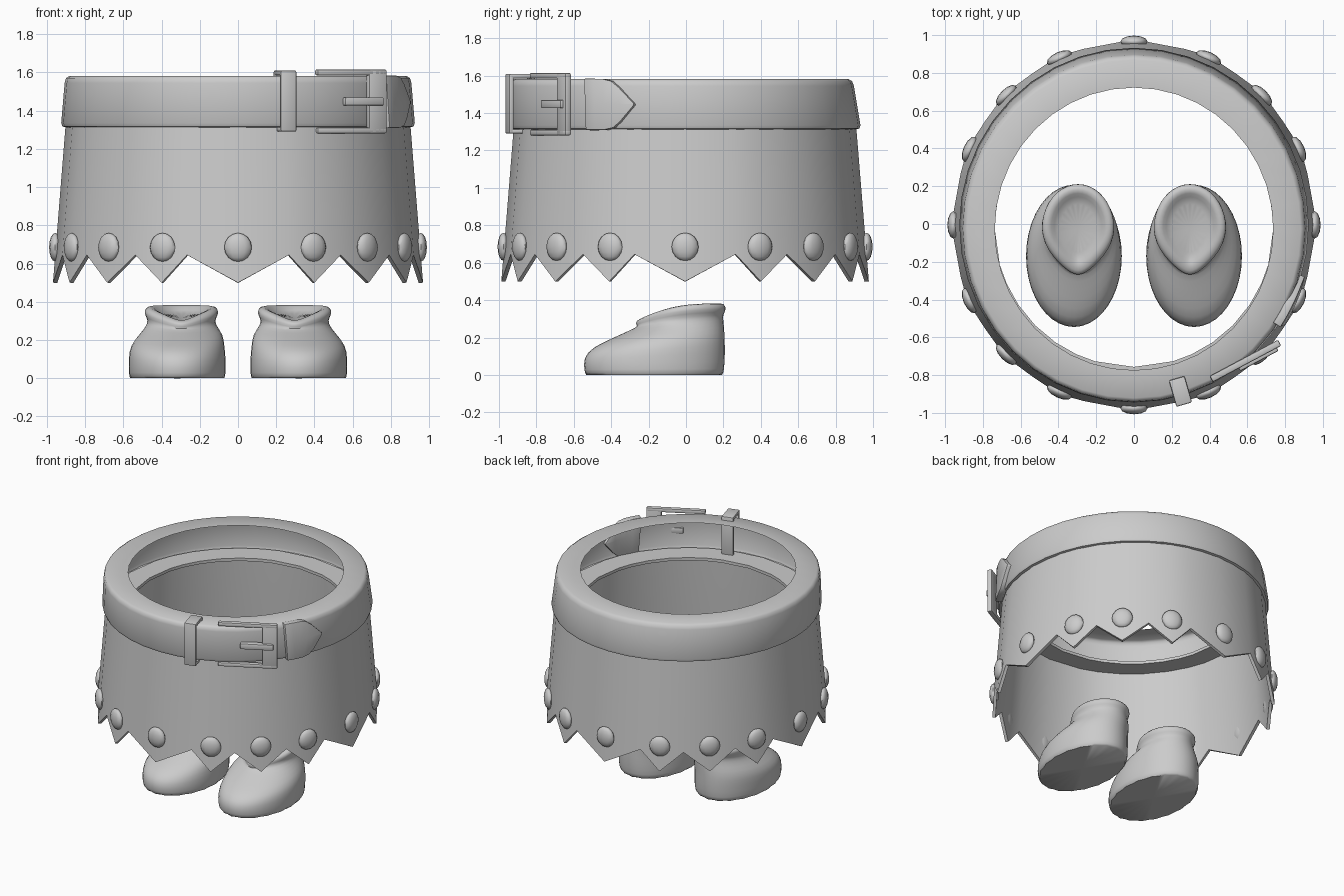
import bpy, bmesh
from math import sin, cos, pi, radians
from mathutils import Matrix, Vector

if "Cube" in bpy.data.objects:
    bpy.data.objects.remove(bpy.data.objects["Cube"], do_unlink=True)


def finish(name, bm, modifiers=(), angle=35):
    """Turn a bmesh into an object, apply its modifiers and shade it."""
    bmesh.ops.recalc_face_normals(bm, faces=bm.faces)
    mesh = bpy.data.meshes.new(name)
    bm.to_mesh(mesh)
    bm.free()
    obj = bpy.data.objects.new(name, mesh)
    bpy.context.collection.objects.link(obj)
    for kind, settings in modifiers:
        mod = obj.modifiers.new(kind.title(), kind)
        for key, value in settings.items():
            setattr(mod, key, value)
    bpy.ops.object.select_all(action='DESELECT')
    obj.select_set(True)
    bpy.context.view_layer.objects.active = obj
    if modifiers:
        bpy.ops.object.convert(target='MESH')
    bpy.ops.object.shade_smooth_by_angle(angle=radians(angle))
    return obj


def on_ring(r, angle, z):
    """Point on the slightly oval body; angle runs from the front to +x."""
    shift = -0.005 - 0.08 * max(0, z - 1.32)
    return Vector((r * sin(angle), shift - 1.015 * r * cos(angle), z))


def loft(bm, rings):
    """Skin closed rings of points."""
    rows = [[bm.verts.new(p) for p in ring] for ring in rings]
    n = len(rows[0])
    for a, b in zip(rows, rows[1:]):
        for i in range(n):
            j = (i + 1) % n
            bm.faces.new((a[i], a[j], b[j], b[i]))
    return rows


def boxes(name, parts, matrix, bevel):
    """Bevelled bars given as (min corner, max corner) in a local frame."""
    bm = bmesh.new()
    for low, high in parts:
        low, high = Vector(low), Vector(high)
        place = Matrix.Translation((low + high) / 2) @ Matrix.Diagonal((*(high - low), 1))
        bmesh.ops.create_cube(bm, size=1, matrix=matrix @ place)
    return finish(name, bm, [('BEVEL', {'width': bevel, 'segments': 2})])


def facing(angle, origin):
    """Local frame: x along the belt, y outward, z up."""
    along = Vector((cos(angle), sin(angle), 0))
    out = Vector((sin(angle), -cos(angle), 0))
    m = Matrix((along, out, Vector((0, 0, 1)))).transposed().to_4x4()
    return Matrix.Translation(origin) @ m


# Skirt: pointed hem, with an inward flange at the top
quarter = [0, 16.2, 24.4, 34.2, 45, 55.8, 65.6, 73.8]
columns = [radians(a + 90 * q) for q in range(4) for a in quarter]
hem = [0.5 if i % 2 == 0 else 0.645 for i in range(len(columns))]


def skirt_radius(z):
    return 0.968 - 0.08 * (z - 0.5)


bm = bmesh.new()
rings = [[on_ring(skirt_radius(z), a, z) for a, z in zip(columns, hem)]]
rings += [[on_ring(r, a, z) for a in columns]
          for r, z in [(skirt_radius(1.0), 1.0), (0.902, 1.325), (0.74, 1.325)]]
loft(bm, rings)
finish("skirt", bm, [('SOLIDIFY', {'thickness': 0.022, 'offset': -1})])

# Studs above every point of the hem
for i, a in enumerate(columns[::2]):
    bm = bmesh.new()
    bmesh.ops.create_uvsphere(bm, u_segments=12, v_segments=8, radius=1)
    spot = on_ring(skirt_radius(0.685) + 0.003, a, 0.685)
    bm.transform(facing(a, spot) @ Matrix.Diagonal((0.072, 0.032, 0.075, 1)))
    finish(f"stud_{i + 1}", bm, angle=60)

# Belt: open shell with a rounded edge and a flat inward rim
belt_profile = [(0.9, 1.313), (0.918, 1.317), (0.925, 1.335), (0.907, 1.545),
                (0.9, 1.57), (0.882, 1.582), (0.737, 1.582)]
bm = bmesh.new()
loft(bm, [[on_ring(r, 2 * pi * i / 40, z) for i in range(40)] for r, z in belt_profile])
finish("belt", bm, angle=50)

# Belt loop wrapped around the band
a = radians(16)
boxes("belt_loop", [
    ((-0.043, 0.035, -0.16), (0.043, 0.06, 0.16)),
    ((-0.043, -0.085, -0.16), (0.043, -0.06, 0.16)),
    ((-0.043, -0.085, 0.135), (0.043, 0.06, 0.16)),
    ((-0.043, -0.085, -0.16), (0.043, 0.06, -0.135)),
], facing(a, on_ring(0.905, a, 1.45)), 0.008)

# Buckle: frame open towards the loop, and its prong
buckle = facing(radians(28), (0.59, -0.725, 1.448))
boxes("buckle", [
    ((-0.205, -0.018, 0.137), (0.205, 0.018, 0.167)),
    ((-0.205, -0.018, -0.167), (0.205, 0.018, -0.137)),
    ((0.1, -0.018, -0.167), (0.205, 0.018, 0.167)),
], buckle, 0.008)
boxes("buckle_prong", [((-0.05, -0.01, -0.022), (0.18, 0.035, 0.022))], buckle, 0.008)

# Strap end: curved strip with a pointed tip
bm = bmesh.new()
outline = [(56.5, 0.137), (60, 0.137), (63.5, 0.136), (66.5, 0.125), (69, 0.092), (74, 0.004)]
rows = []
for deg, half in outline:
    rows.append([bm.verts.new(on_ring(0.918 - 0.08 * t * half, radians(deg), 1.446 + t * half))
                 for t in (-1, 0, 1)])
for p, q in zip(rows, rows[1:]):
    for k in range(2):
        bm.faces.new((p[k], q[k], q[k + 1], p[k + 1]))
finish("strap_end", bm, [('SOLIDIFY', {'thickness': 0.045, 'offset': 0}),
                         ('BEVEL', {'width': 0.006, 'segments': 2})])

# Shoes: rings as (front y, back y, half width, front z, back z, dip power, point)
shoe_rings = [
    (-0.54, 0.2, 0.25, 0, 0, 1, 0),
    (-0.55, 0.21, 0.258, 0.02, 0.02, 1, 0),
    (-0.555, 0.215, 0.258, 0.09, 0.12, 1, 0),
    (-0.51, 0.212, 0.25, 0.145, 0.2, 1, 0),
    (-0.4, 0.208, 0.222, 0.195, 0.26, 1, 0),
    (-0.3, 0.203, 0.19, 0.24, 0.295, 1, 0.1),
    (-0.255, 0.2, 0.175, 0.26, 0.32, 2, 0.3),
    (-0.28, 0.22, 0.202, 0.275, 0.348, 3, 0.45),
    (-0.255, 0.21, 0.19, 0.3, 0.385, 3, 0.5),
    (-0.2, 0.16, 0.14, 0.305, 0.383, 3, 0.5),
    (-0.19, 0.14, 0.122, 0.285, 0.33, 3, 0.5),
]


def shoe(name, side):
    bm = bmesh.new()
    rings = []
    for front, back, width, z_front, z_back, power, point in shoe_rings:
        ring = []
        centre = 0.318 if z_back < 0.25 else 0.296
        for i in range(20):
            t = 2 * pi * i / 20
            narrow = 1 - point * max(0, cos(t)) ** 2
            dip = ((1 + cos(t)) / 2) ** power
            ring.append((side * (centre + width * sin(t) * narrow),
                         (front + back) / 2 - (back - front) / 2 * cos(t),
                         z_back + (z_front - z_back) * dip))
        rings.append(ring)
    rows = loft(bm, rings)
    sole = bm.faces.new(rows[0])
    bm.faces.new(rows[-1])
    crease = bm.edges.layers.float.new("crease_edge")
    for edge in sole.edges:
        edge[crease] = 0.8
    finish(name, bm, [('SUBSURF', {'levels': 1, 'render_levels': 1})], angle=50)


shoe("left_shoe", 1)
shoe("right_shoe", -1)
